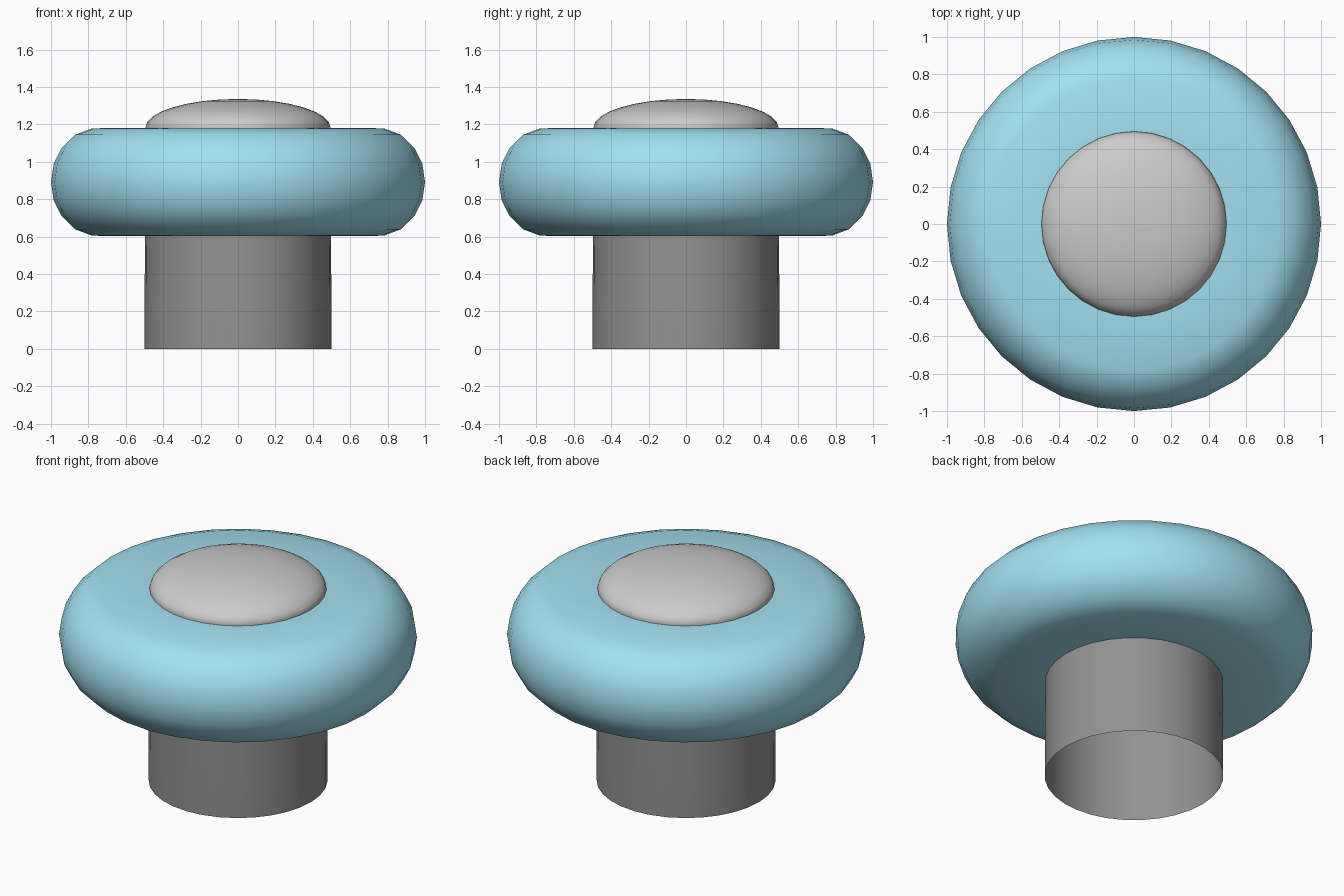
import bpy, bmesh, math

if "Cube" in bpy.data.objects:
    bpy.data.objects.remove(bpy.data.objects["Cube"])

SIDES = 32


def material(name, rgb):
    m = bpy.data.materials.new(name)
    m.diffuse_color = (*rgb, 1)
    m.use_nodes = True
    m.node_tree.nodes["Principled BSDF"].inputs["Base Color"].default_value = m.diffuse_color
    return m


def lathe(name, profile, mat=None):
    """Spin an (r, z) profile, listed bottom to top on the outside, around z."""
    bm = bmesh.new()
    rings = []
    for r, z in profile:
        if r == 0:
            rings.append([bm.verts.new((0, 0, z))] * SIDES)
        else:
            rings.append([bm.verts.new((r * math.cos(a), r * math.sin(a), z))
                          for a in (2 * math.pi * i / SIDES for i in range(SIDES))])
    for lo, hi in zip(rings, rings[1:]):
        for i in range(SIDES):
            j = (i + 1) % SIDES
            corners = list(dict.fromkeys((lo[i], lo[j], hi[j], hi[i])))
            bm.faces.new(corners)
    mesh = bpy.data.meshes.new(name)
    bm.to_mesh(mesh)
    bm.free()
    obj = bpy.data.objects.new(name, mesh)
    bpy.context.collection.objects.link(obj)
    if mat:
        mesh.materials.append(mat)
    bpy.ops.object.select_all(action='DESELECT')
    obj.select_set(True)
    bpy.context.view_layer.objects.active = obj
    bpy.ops.object.shade_smooth_by_angle(angle=math.radians(45))
    return obj


blue = material("blue", (0.36, 0.75, 0.88))
dark = material("dark_grey", (0.29, 0.29, 0.29))

# Stem: hollow tube, open at the bottom
lathe("stem", [(0.5, 0), (0.5, 0.2), (0.497, 0.61)], dark)

# Cushion ring: flat above and below, rounded at the rim
mid = 0.892
upper = [(0.985, 0.10), (0.945, 0.18), (0.87, 0.253), (0.78, 0.287), (0.48, 0.29)]
lathe("ring", [(r, mid - h) for r, h in reversed(upper)] + [(1.0, mid)]
      + [(r, mid + h) for r, h in upper], blue)

# Cap: shallow dome on top
dome = [(0.495 * math.cos(a), 1.183 + 0.153 * math.sin(a))
        for a in (math.pi / 2 * k / 8 for k in range(8))]
lathe("cap", [(0.49, 1.17)] + dome + [(0, 1.336)])
